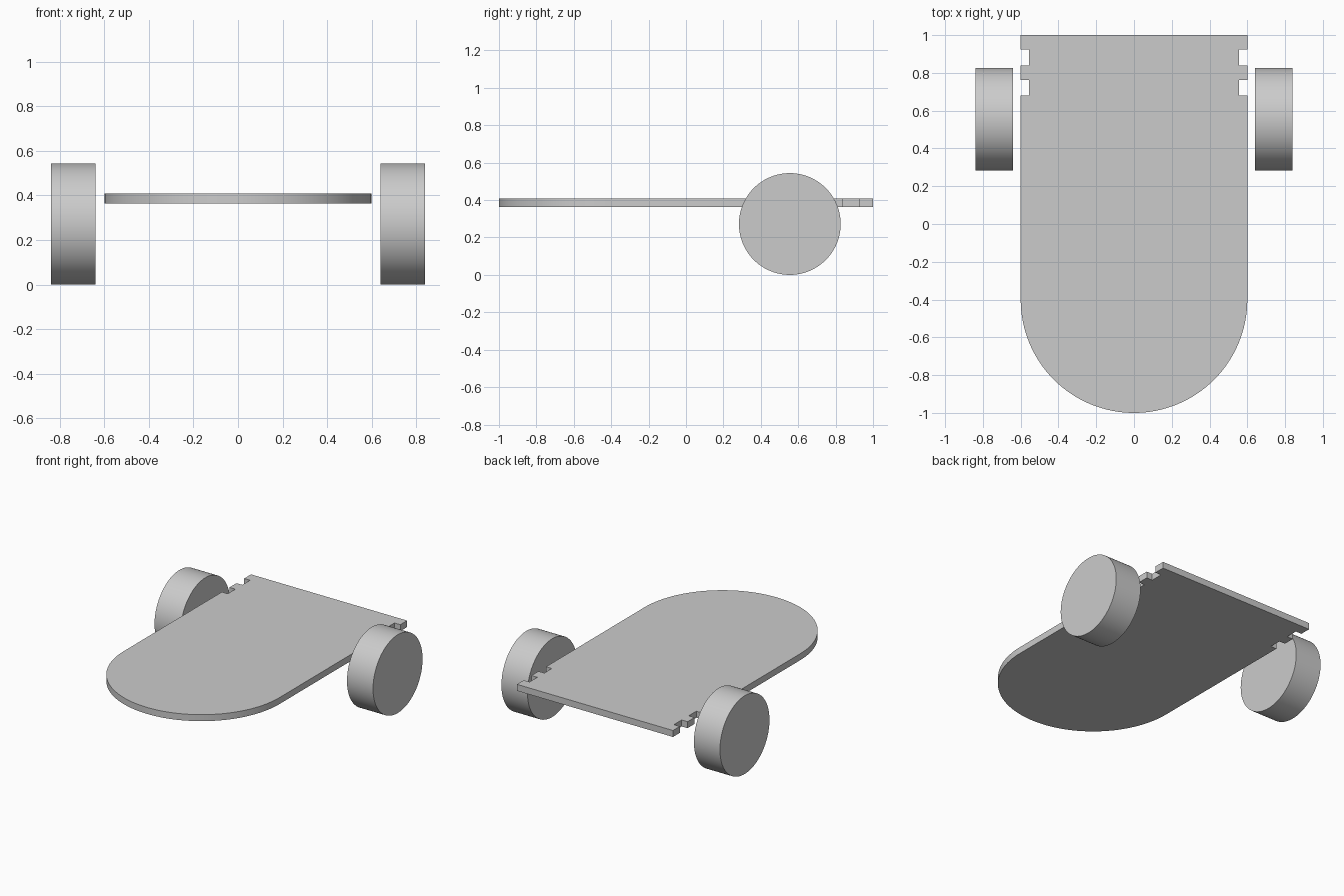
import bpy, bmesh
from math import pi, cos, sin, radians
from mathutils import Matrix

if "Cube" in bpy.data.objects:
    bpy.data.objects.remove(bpy.data.objects["Cube"])

HALF_W, NOTCH_X = 0.6, 0.555
Z0, Z1 = 0.363, 0.408
WHEEL_R = 0.272


def finish(name, bm):
    bmesh.ops.recalc_face_normals(bm, faces=bm.faces)
    me = bpy.data.meshes.new(name)
    bm.to_mesh(me)
    bm.free()
    ob = bpy.data.objects.new(name, me)
    bpy.context.collection.objects.link(ob)
    bpy.ops.object.select_all(action='DESELECT')
    ob.select_set(True)
    bpy.context.view_layer.objects.active = ob
    bpy.ops.object.shade_smooth_by_angle(angle=radians(30))
    return ob


# Chassis plate: rounded front, two notches in each rear side edge
side = [(HALF_W, -0.4)]
for low, high in ((0.68, 0.763), (0.84, 0.925)):
    side += [(HALF_W, low), (NOTCH_X, low), (NOTCH_X, high), (HALF_W, high)]
side.append((HALF_W, 1.0))
N = 64
arc = [(HALF_W * cos(pi + pi * i / N), -0.4 + HALF_W * sin(pi + pi * i / N))
       for i in range(1, N)]
outline = side + [(-x, y) for x, y in reversed(side)] + arc

bm = bmesh.new()
base = bm.faces.new([bm.verts.new((x, y, Z0)) for x, y in outline])
ext = bmesh.ops.extrude_face_region(bm, geom=[base], use_keep_orig=True)
top = [v for v in ext['geom'] if isinstance(v, bmesh.types.BMVert)]
bmesh.ops.translate(bm, verts=top, vec=(0, 0, Z1 - Z0))
finish("chassis_plate", bm)

# Wheels: plain discs on either side
for name, s in (("left_wheel", -1), ("right_wheel", 1)):
    bm = bmesh.new()
    bmesh.ops.create_cone(
        bm, cap_ends=True, segments=96, radius1=WHEEL_R, radius2=WHEEL_R, depth=0.2,
        matrix=Matrix.Translation((s * 0.74, 0.555, WHEEL_R)) @ Matrix.Rotation(pi / 2, 4, 'Y'))
    finish(name, bm)
